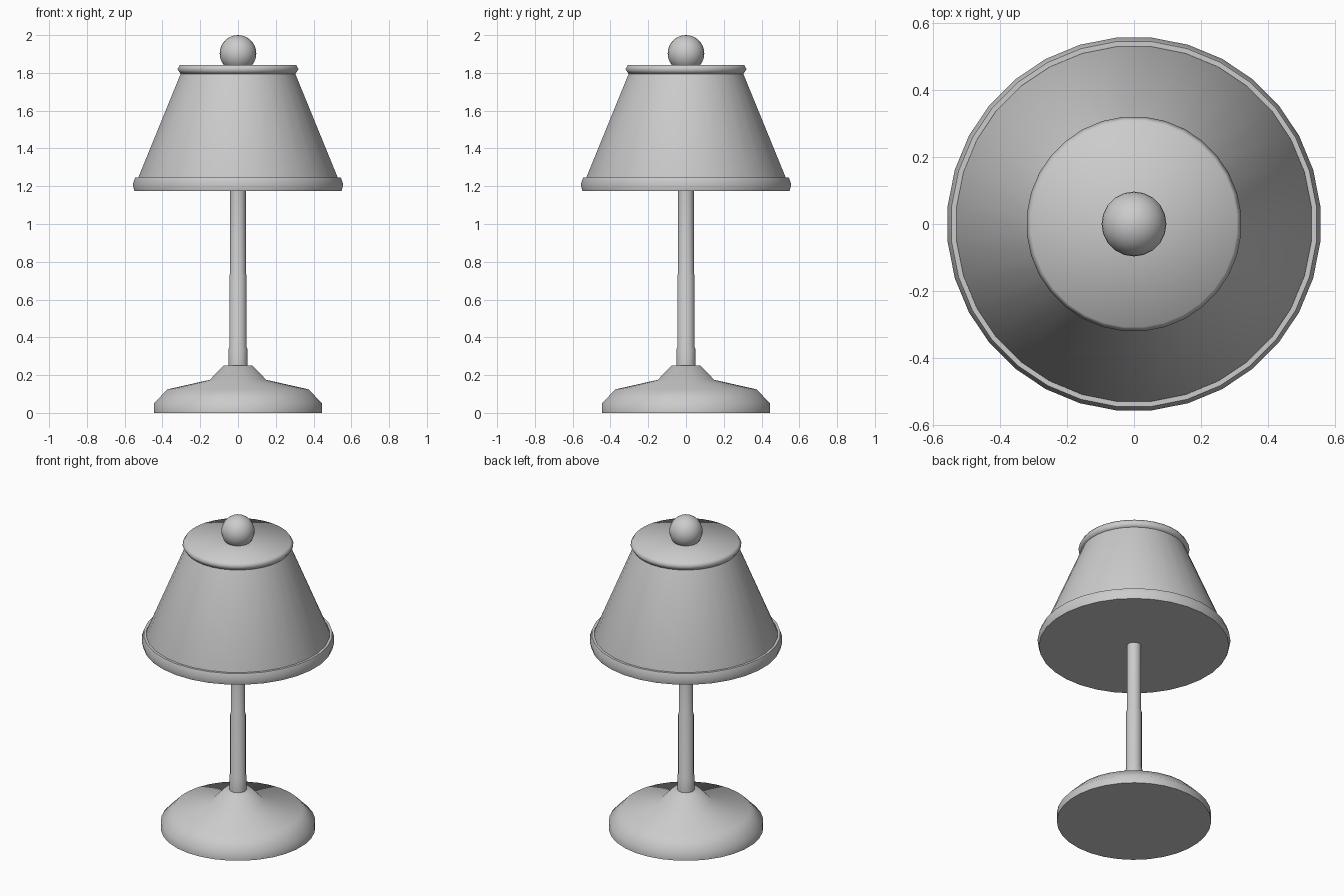
import bpy, math

if "Cube" in bpy.data.objects:
    bpy.data.objects.remove(bpy.data.objects["Cube"])

grey = bpy.data.materials.new("light_grey")
grey.diffuse_color = (0.6, 0.6, 0.6, 1)
grey.use_nodes = True
grey.node_tree.nodes["Principled BSDF"].inputs["Base Color"].default_value = grey.diffuse_color


def lathe(name, profile, sides=32, angle=65):
    """Spin (radius, z) points, bottom to top, around the z axis and close both ends."""
    n = len(profile)
    verts = []
    for r, z in profile:
        for i in range(sides):
            a = math.tau * (i + 0.5) / sides
            verts.append((r * math.cos(a), r * math.sin(a), z))
    faces = []
    for j in range(n - 1):
        for i in range(sides):
            k = (i + 1) % sides
            faces.append((j * sides + i, j * sides + k,
                          (j + 1) * sides + k, (j + 1) * sides + i))
    faces.append(tuple(reversed(range(sides))))
    faces.append(tuple(range((n - 1) * sides, n * sides)))
    mesh = bpy.data.meshes.new(name)
    mesh.from_pydata(verts, [], faces)
    mesh.materials.append(grey)
    obj = bpy.data.objects.new(name, mesh)
    bpy.context.collection.objects.link(obj)
    smooth(obj, angle)
    return obj


def smooth(obj, angle):
    bpy.ops.object.select_all(action='DESELECT')
    obj.select_set(True)
    bpy.context.view_layer.objects.active = obj
    bpy.ops.object.shade_smooth_by_angle(angle=math.radians(angle))


# Stepped foot
lathe("base", [(0.448, 0), (0.448, 0.05), (0.375, 0.125), (0.15, 0.175), (0.078, 0.25)])

# Slightly tapering stem
lathe("stem", [(0.05, 0.24), (0.05, 0.34), (0.046, 0.35), (0.046, 0.73), (0.042, 0.74),
               (0.042, 1.18)], sides=16)

# Closed conical shade
lathe("shade", [(0.533, 1.22), (0.533, 1.24), (0.303, 1.80)], angle=50)

# Bottom rim and top cap
lathe("bottom_rim", [(0.551, 1.175), (0.56, 1.21), (0.548, 1.245), (0.533, 1.245),
                     (0.533, 1.24)], angle=50)
lathe("top_cap", [(0.306, 1.795), (0.322, 1.82), (0.309, 1.842)], angle=70)

# Round finial
bpy.ops.mesh.primitive_uv_sphere_add(segments=20, ring_count=14, radius=0.097,
                                     location=(0, 0, 1.903))
finial = bpy.context.object
finial.name = "finial"
finial.data.materials.append(grey)
smooth(finial, 60)
